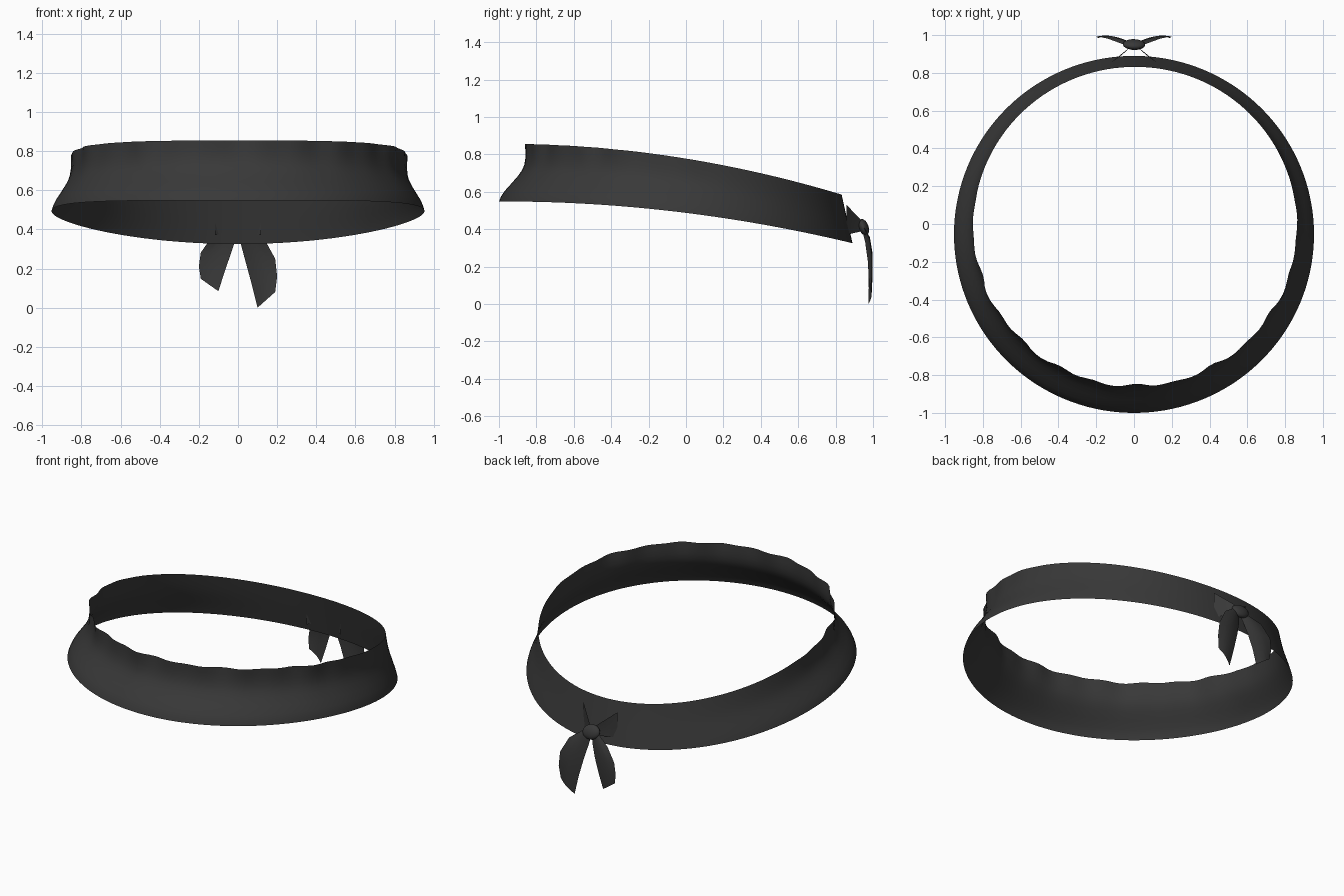
import bpy
import math

cube = bpy.data.objects.get("Cube")
if cube:
    bpy.data.objects.remove(cube, do_unlink=True)

cloth = bpy.data.materials.new("charcoal cloth")
cloth.use_nodes = True
cloth.diffuse_color = (0.04, 0.04, 0.04, 1)
bsdf = cloth.node_tree.nodes["Principled BSDF"]
bsdf.inputs["Base Color"].default_value = (0.04, 0.04, 0.04, 1)
bsdf.inputs["Roughness"].default_value = 0.8


def finish(ob, angle=50):
    """Give an object the cloth material and smooth shading."""
    ob.data.materials.clear()
    ob.data.materials.append(cloth)
    bpy.ops.object.select_all(action="DESELECT")
    ob.select_set(True)
    bpy.context.view_layer.objects.active = ob
    bpy.ops.object.shade_smooth_by_angle(angle=math.radians(angle))
    return ob


def sheet(name, rows, closed=False):
    """Skin a grid of points, optionally closed along each row."""
    n = len(rows[0])
    verts = [p for row in rows for p in row]
    faces = []
    for j in range(len(rows) - 1):
        for i in range(n if closed else n - 1):
            k = (i + 1) % n
            faces.append((j * n + i, j * n + k, (j + 1) * n + k, (j + 1) * n + i))
    mesh = bpy.data.meshes.new(name)
    mesh.from_pydata(verts, [], faces)
    ob = bpy.data.objects.new(name, mesh)
    bpy.context.collection.objects.link(ob)
    return ob


def mix(a, b, t):
    return a + (b - a) * t


# Headband: flared, tilted ring with a gathered upper edge at the front
PROFILE = [(0, 0), (0.08, 0.07), (0.18, 0.21), (0.31, 0.46), (0.44, 0.7),
           (0.54, 0.85), (0.64, 0.94), (0.76, 0.99), (0.88, 1), (1, 1)]
SEGMENTS = 144
rows = []
for t, inset in PROFILE:
    row = []
    for i in range(SEGMENTS):
        a = math.tau * i / SEGMENTS
        c, s = math.cos(a), math.sin(a)
        back = max(0, s)
        front = min(1, max(0, 0.25 - s) * 1.6)
        k = mix(inset, t, back)
        low_y, top_y = -0.055 + 0.945 * s, -0.013 + 0.845 * s
        low_z = 0.487 - 0.125 * low_y - 0.064 * low_y ** 2
        top_z = 0.777 - 0.162 * top_y - 0.083 * top_y ** 2
        ripple = front * t ** 3 * (0.007 * math.sin(25 * a) + 0.006 * math.sin(14 * a + 1))
        x = mix(0.953, 0.857, k) * c + 0.006 * t
        y = mix(low_y, top_y, k)
        row.append((x + ripple * c, y + ripple * s, mix(low_z, top_z, t)))
    rows.append(row)
finish(sheet("headband", rows, closed=True))

# Knot: flattened ball of cloth
bpy.ops.mesh.primitive_uv_sphere_add(segments=16, ring_count=10, location=(0, 0.95, 0.41),
                                     rotation=(math.radians(20), math.radians(12), 0))
knot = bpy.context.object
knot.name = "knot"
knot.scale = (0.06, 0.026, 0.045)
finish(knot)

# Tails and short ties, one of each per side
# inner edge x, z / outer edge x, z / inner y, outer y
TAIL = [(0.0, 0.40, 0.04, 0.42, 0.94, 0.945), (0.013, 0.33, 0.135, 0.35, 0.958, 0.98),
        (0.04, 0.23, 0.19, 0.25, 0.972, 0.993), (0.07, 0.12, 0.2, 0.16, 0.978, 0.992),
        (0.1, 0.0, 0.19, 0.08, 0.975, 0.985)]
for side, word, length in ((1, "left", 1), (-1, "right", 0.79)):
    rows = []
    for xi, zi, xo, zo, yi, yo in TAIL:
        row = []
        for j in range(5):
            u = j / 4
            bulge = 0.012 * math.sin(math.pi * u)
            z = 0.40 + (mix(zi, zo, u) - 0.40) * length
            row.append((side * mix(xi, xo, u), mix(yi, yo, u) + bulge, z))
        rows.append(row)
    finish(sheet(word + "_tail", rows))

    # Tie: flares from the knot to the band, ending just through the cloth
    rows = []
    for j in range(5):
        u = j / 4
        x, y = side * mix(0.01, 0.118, u), mix(0.945, 0.858, u)
        low, high = mix(0.39, 0.37, u), mix(0.44, 0.53, u)
        fold = -0.006 * math.sin(math.pi * u)
        rows.append([(x, y, low), (x, y + fold, (low + high) / 2), (x, y, high)])
    finish(sheet(word + "_tie", rows))
